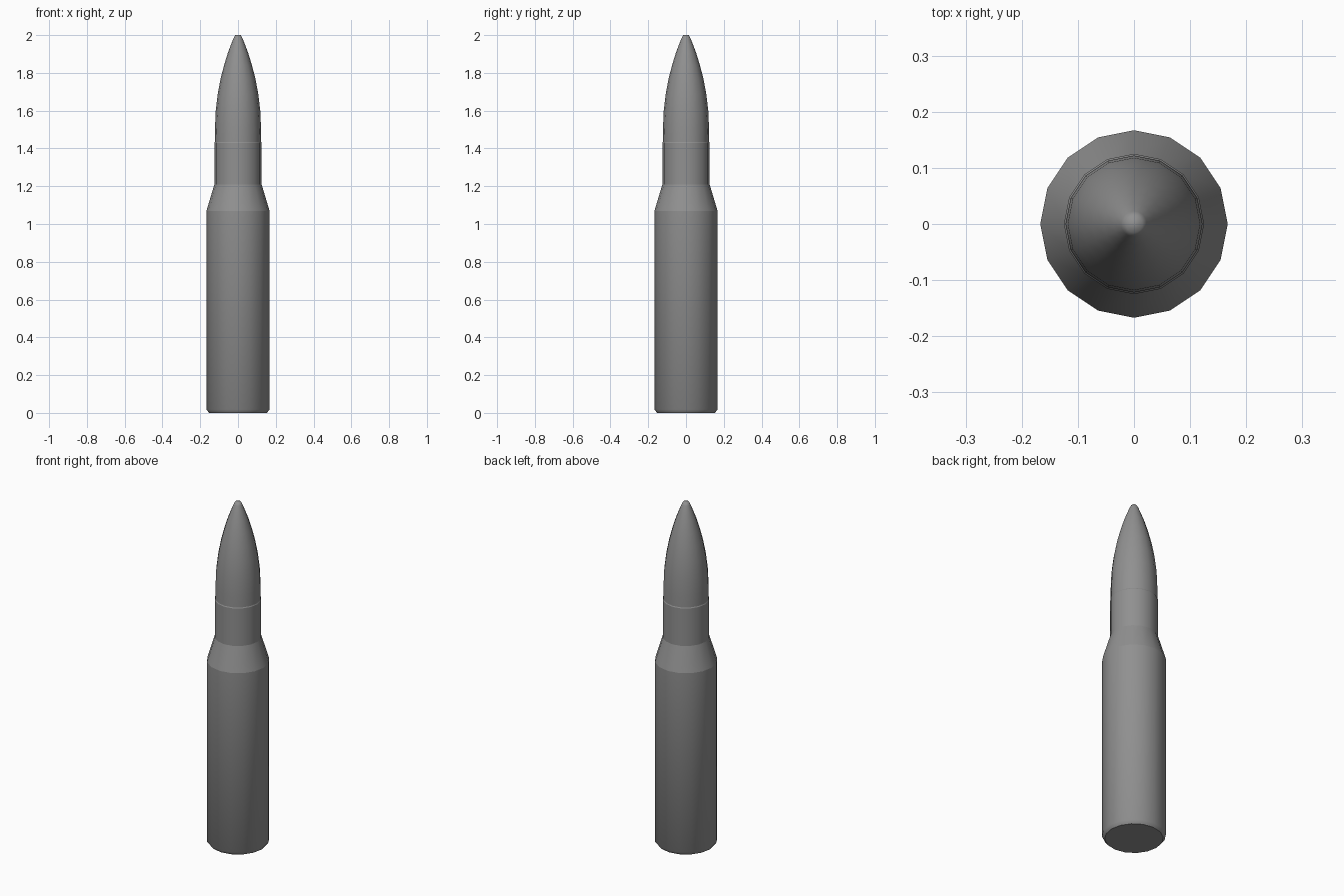
import bpy, bmesh, math

if "Cube" in bpy.data.objects:
    bpy.data.objects.remove(bpy.data.objects["Cube"])

SIDES = 16

grey = bpy.data.materials.new("dark_grey")
grey.diffuse_color = (0.28, 0.28, 0.28, 1)
grey.use_nodes = True
grey.node_tree.nodes["Principled BSDF"].inputs["Base Color"].default_value = grey.diffuse_color


def lathe(name, profile, sharp_rings):
    """Revolve (radius, z) points into a capped solid, listed bottom to top."""
    bm = bmesh.new()
    rings = []
    for r, z in profile:
        rings.append([bm.verts.new((r * math.cos(2 * math.pi * i / SIDES),
                                    r * math.sin(2 * math.pi * i / SIDES), z))
                      for i in range(SIDES)])
    for low, high in zip(rings, rings[1:]):
        for i in range(SIDES):
            j = (i + 1) % SIDES
            bm.faces.new((low[i], low[j], high[j], high[i]))
    bm.faces.new(rings[0][::-1])
    bm.faces.new(rings[-1])
    # Smooth everywhere, with crisp creases only around the chosen rings
    for f in bm.faces:
        f.smooth = True
    for k in sharp_rings:
        for i in range(SIDES):
            bm.edges.get((rings[k][i], rings[k][(i + 1) % SIDES])).smooth = False
    mesh = bpy.data.meshes.new(name)
    bm.to_mesh(mesh)
    bm.free()
    mesh.materials.append(grey)
    obj = bpy.data.objects.new(name, mesh)
    bpy.context.collection.objects.link(obj)
    return obj


# Chamfered base, straight case, shoulder and neck
case = [(0.153, 0), (0.167, 0.018), (0.167, 1.07), (0.125, 1.21), (0.125, 1.43)]

# Curved pointed tip with a small flat end, continuing from the neck
tip = [(0.1225, 1.435), (0.1220, 1.5), (0.118, 1.6), (0.107, 1.69),
       (0.092, 1.77), (0.074, 1.84), (0.054, 1.905),
       (0.037, 1.95), (0.023, 1.985), (0.015, 2.0)]

lathe("cartridge", case + tip, sharp_rings=(0, 2, 3, 4, 5))
